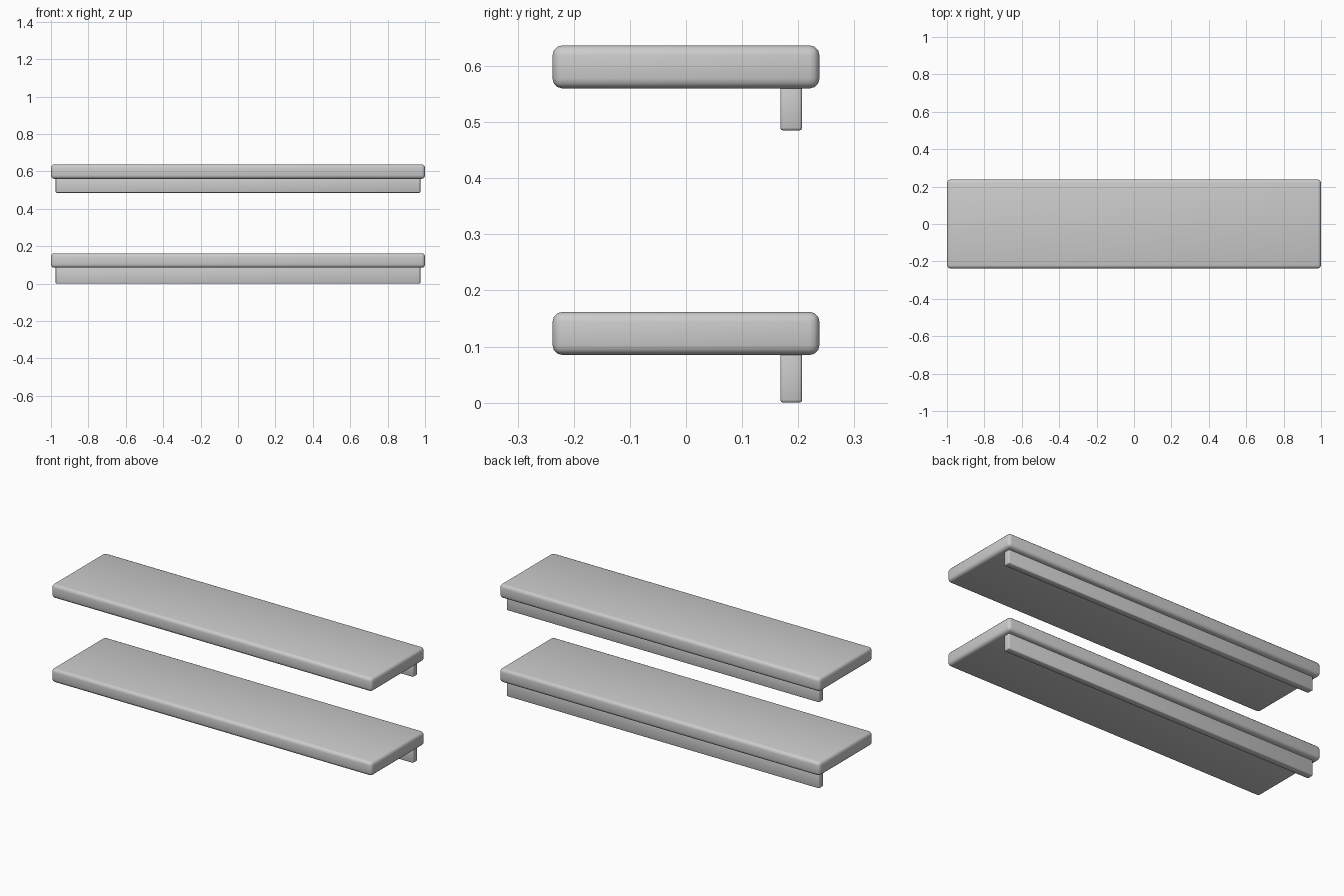
import bpy

if "Cube" in bpy.data.objects:
    bpy.data.objects.remove(bpy.data.objects["Cube"])


def rounded_box(name, x, y, z, bevel, segments):
    """Box spanning the given (min, max) ranges with all edges rounded."""
    ranges = (x, y, z)
    bpy.ops.mesh.primitive_cube_add(size=1, location=[(a + b) / 2 for a, b in ranges])
    ob = bpy.context.object
    ob.name = name
    ob.scale = [b - a for a, b in ranges]
    bpy.ops.object.transform_apply(location=False, rotation=False, scale=True)
    mod = ob.modifiers.new("rounded_edges", "BEVEL")
    mod.width = bevel
    mod.segments = segments
    mod.limit_method = 'NONE'
    bpy.ops.object.modifier_apply(modifier=mod.name)
    bpy.ops.object.shade_smooth_by_angle(angle=0.87)
    return ob


# Two shelves: a thick board with a wall cleat under its back edge
for label, board_z, cleat_bottom in (("lower", 0.085, 0.0), ("upper", 0.56, 0.485)):
    rounded_box(label + "_shelf_board", (-1, 1), (-0.238, 0.238),
                (board_z, board_z + 0.077), 0.018, 3)
    rounded_box(label + "_wall_cleat", (-0.975, 0.975), (0.168, 0.207),
                (cleat_bottom, board_z + 0.01), 0.005, 2)
